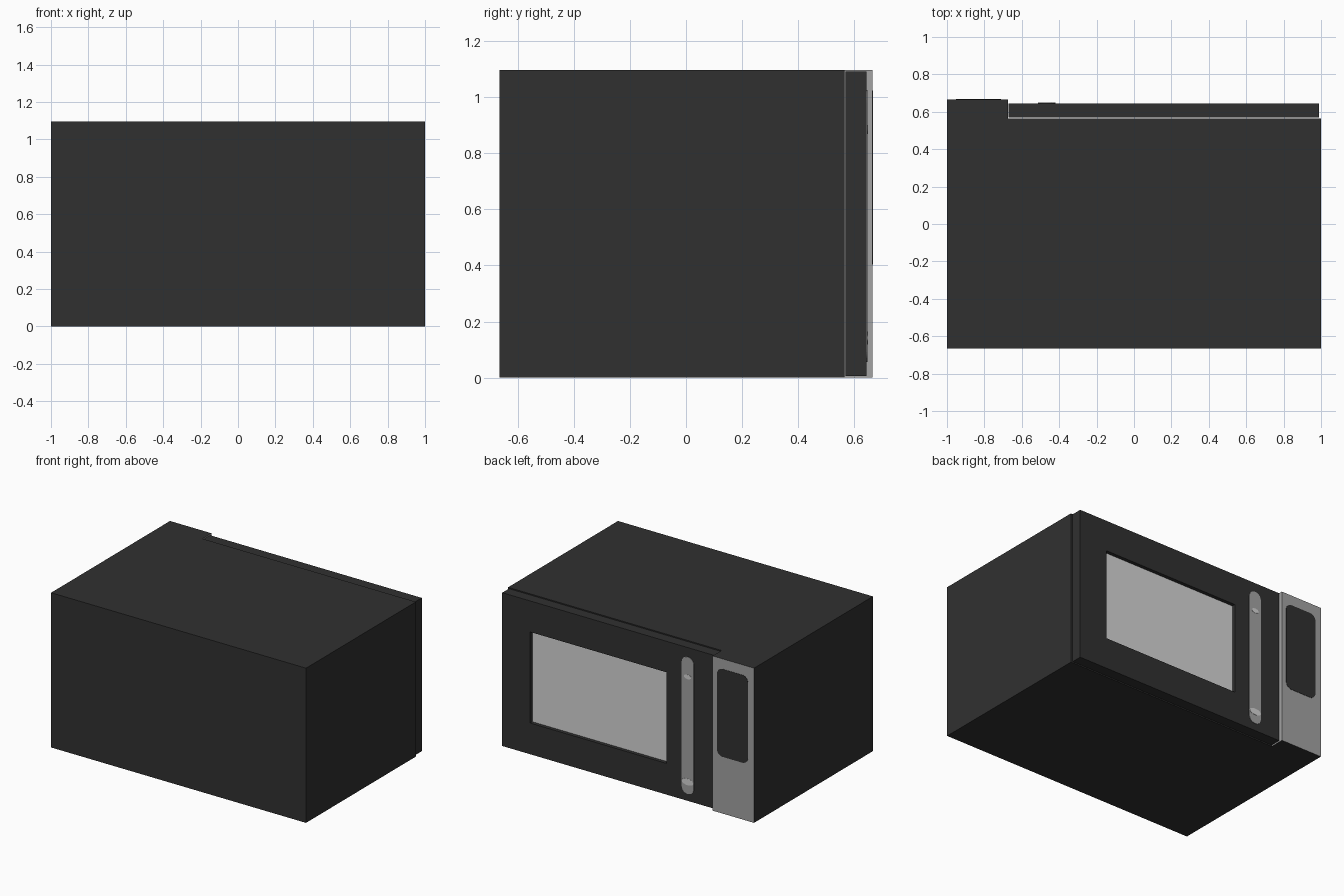
import bpy, bmesh, math
from mathutils import Vector

if "Cube" in bpy.data.objects:
    bpy.data.objects.remove(bpy.data.objects["Cube"])

H = 1.097                       # overall height
BODY_Y, DOOR_Y, PANEL_Y = 0.565, 0.645, 0.666


def material(name, value):
    m = bpy.data.materials.new(name)
    m.diffuse_color = (value, value, value, 1)
    m.use_nodes = True
    m.node_tree.nodes["Principled BSDF"].inputs["Base Color"].default_value = m.diffuse_color
    return m


DARK = material("charcoal", 0.0296)
GREY = material("metal_grey", 0.366)
PALE = material("pale_glass", 0.665)


def loft(name, rings, mats, rule=None):
    """Join successive closed rings of points, cap both ends, colour by rule."""
    bm = bmesh.new()
    vs = [[bm.verts.new(p) for p in ring] for ring in rings]
    for a, b in zip(vs, vs[1:]):
        n = len(a)
        for i in range(n):
            j = (i + 1) % n
            bm.faces.new((a[i], a[j], b[j], b[i]))
    bm.faces.new(vs[0])
    bm.faces.new(vs[-1])
    bmesh.ops.recalc_face_normals(bm, faces=bm.faces)
    if rule:
        for f in bm.faces:
            f.normal_update()
            f.material_index = rule(f.normal, f.calc_center_median())
    me = bpy.data.meshes.new(name)
    bm.to_mesh(me)
    bm.free()
    for m in mats:
        me.materials.append(m)
    ob = bpy.data.objects.new(name, me)
    bpy.context.collection.objects.link(ob)
    return ob


def rect(x0, x1, z0, z1, y):
    return [(x0, y, z0), (x1, y, z0), (x1, y, z1), (x0, y, z1)]


def rounded(x0, x1, z0, z1, r, y, steps=8):
    """Rounded rectangle outline facing the control side."""
    pts = []
    corners = ((x1 - r, z1 - r), (x0 + r, z1 - r), (x0 + r, z0 + r), (x1 - r, z0 + r))
    for k, (cx, cz) in enumerate(corners):
        for i in range(steps + 1):
            a = math.pi / 2 * (k + i / steps)
            pts.append((cx + r * math.cos(a), y, cz + r * math.sin(a)))
    return pts


def ellipse(cx, cz, rx, rz, y, n=24):
    return [(cx + rx * math.cos(2 * math.pi * i / n), y,
             cz + rz * math.sin(2 * math.pi * i / n)) for i in range(n)]


# Cabinet with the control column stepping forward; its face and step are grey
plan = [(-1, -PANEL_Y), (1, -PANEL_Y), (1, BODY_Y),
        (-0.675, BODY_Y), (-0.675, PANEL_Y), (-1, PANEL_Y)]
loft("cabinet", [[(x, y, z) for x, y in plan] for z in (0, H)], [DARK, GREY],
     lambda n, c: int(c.y > BODY_Y + 0.01 and abs(n.z) < 0.5 and n.x > -0.5))

# Door with a recessed window
door = (-0.67, 0.99, 0.005, H - 0.005)
window = (-0.30, 0.772, 0.226, 0.872)
GLASS_Y = DOOR_Y - 0.025
loft("door", [rect(*door, BODY_Y + 0.005), rect(*door, DOOR_Y),
              rect(*window, DOOR_Y), rect(*window, GLASS_Y)], [DARK, PALE],
     lambda n, c: int(abs(c.y - GLASS_Y) < 0.001))

# Dark display and keypad area on the control column
pad = (-0.953, -0.71, 0.403, 1.025, 0.045)
loft("control_pad", [rounded(*pad, PANEL_Y - 0.002), rounded(*pad, PANEL_Y + 0.002)], [DARK])

# Flush vertical handle strip with two pale spots
grip = (-0.514, -0.42, 0.056, 1.026, 0.044)
loft("handle", [rounded(*grip, DOOR_Y - 0.002), rounded(*grip, DOOR_Y + 0.003)], [GREY])
for name, z, rx, rz in (("upper_handle_spot", 0.886, 0.028, 0.016),
                        ("lower_handle_spot", 0.141, 0.046, 0.023)):
    loft(name, [ellipse(-0.467, z, rx, rz, DOOR_Y + d) for d in (0.001, 0.005)], [PALE])
